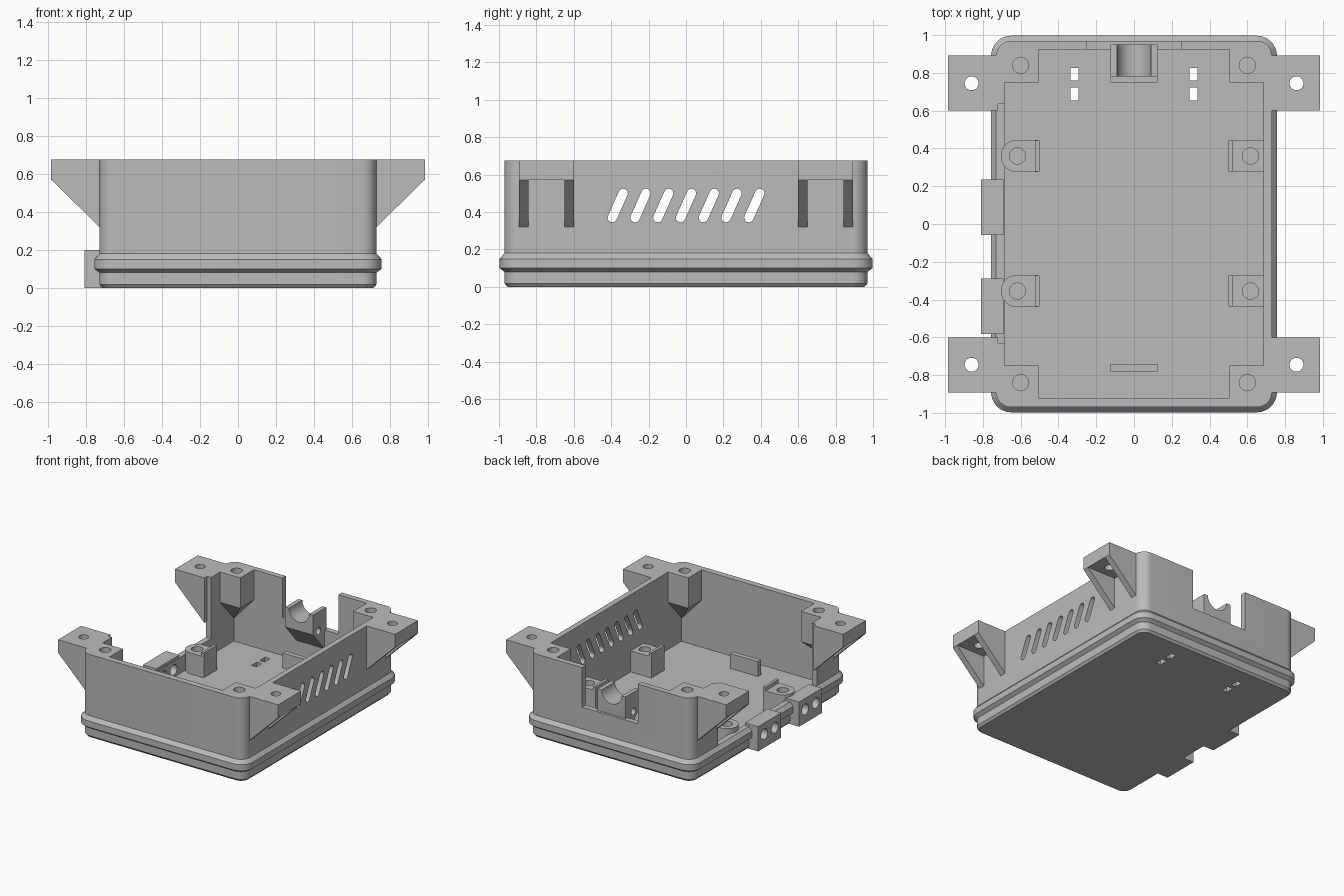
import bpy, bmesh, math
from mathutils import Matrix, Vector

if "Cube" in bpy.data.objects:
    bpy.data.objects.remove(bpy.data.objects["Cube"])

mat = bpy.data.materials.new("plain grey")
mat.diffuse_color = (0.5, 0.5, 0.5, 1)
mat.use_nodes = True
mat.node_tree.nodes["Principled BSDF"].inputs["Base Color"].default_value = mat.diffuse_color


def finish(name, bm, smooth=False):
    bmesh.ops.recalc_face_normals(bm, faces=bm.faces)
    me = bpy.data.meshes.new(name)
    bm.to_mesh(me)
    bm.free()
    me.materials.append(mat)
    ob = bpy.data.objects.new(name, me)
    bpy.context.collection.objects.link(ob)
    return ob


def add_box(bm, x0, x1, y0, y1, z0, z1):
    m = Matrix.Translation(((x0 + x1) / 2, (y0 + y1) / 2, (z0 + z1) / 2)) @ \
        Matrix.Diagonal((x1 - x0, y1 - y0, z1 - z0, 1))
    bmesh.ops.create_cube(bm, size=1, matrix=m)


def add_cyl(bm, c, r, depth, axis="Z"):
    rot = {"X": Matrix.Rotation(math.pi / 2, 4, "Y"),
           "Y": Matrix.Rotation(math.pi / 2, 4, "X"), "Z": Matrix()}[axis]
    bmesh.ops.create_cone(bm, cap_ends=True, segments=28, radius1=r, radius2=r,
                          depth=depth, matrix=Matrix.Translation(c) @ rot)


def add_prism(bm, pts, axis, lo, hi):
    """Extrude a 2D outline along X (y,z), Y (x,z) or Z (x,y)."""
    def p(a, b, t):
        return {"X": (t, a, b), "Y": (a, t, b), "Z": (a, b, t)}[axis]
    f = bm.faces.new([bm.verts.new(p(a, b, lo)) for a, b in pts])
    ext = bmesh.ops.extrude_face_region(bm, geom=[f])["geom"]
    d = Vector(p(0, 0, hi - lo))
    bmesh.ops.translate(bm, vec=d, verts=[v for v in ext if isinstance(v, bmesh.types.BMVert)])


def cut(ob, bm):
    cutter = finish("cutter", bm)
    cutter.hide_render = True
    mod = ob.modifiers.new("cut", "BOOLEAN")
    mod.operation, mod.solver, mod.object = "DIFFERENCE", "EXACT", cutter
    bpy.context.view_layer.objects.active = ob
    bpy.ops.object.modifier_apply(modifier=mod.name)
    bpy.data.objects.remove(cutter, do_unlink=True)


def capsule(c0, c1, r, n=8):
    """Stadium outline round two 2D points."""
    a = math.atan2(c1[1] - c0[1], c1[0] - c0[0])
    return [(c[0] + r * math.cos(a + s + math.pi * i / n), c[1] + r * math.sin(a + s + math.pi * i / n))
            for c, s in ((c1, -math.pi / 2), (c0, math.pi / 2)) for i in range(n + 1)]


# Tray shell: rounded rectangle lofted through a rim profile (offset, height)
bm = bmesh.new()
rings = []
for off, z in ((-.015, 0), (0, .018), (0, .08), (.027, .1), (.027, .15), (0, .18), (0, .675)):
    ring, r = [], .08 + off
    for k, (sx, sy) in enumerate(((1, 1), (-1, 1), (-1, -1), (1, -1))):
        for i in range(9):
            a = math.pi / 2 * (k + i / 8)
            ring.append(bm.verts.new((sx * .65 + r * math.cos(a), sy * .89 + r * math.sin(a), z)))
    rings.append(ring)
for lo, hi in zip(rings, rings[1:]):
    for i in range(36):
        j = (i + 1) % 36
        bm.faces.new((lo[i], lo[j], hi[j], hi[i]))
bm.faces.new(rings[0])
bm.faces.new(rings[-1])
tray = finish("tray_shell", bm)

# Cavity
bm = bmesh.new()
add_box(bm, -.685, .685, -.92, .925, .05, 1)
cut(tray, bm)
# Side opening, rear cable opening, vents, floor slots, connector bores
bm = bmesh.new()
add_box(bm, -.9, -.67, -.63, .635, .18, 1)
add_box(bm, -.25, .25, .9, 1.1, .355, 1)
for i in range(7):
    y = -.365 + i * .1217
    add_prism(bm, capsule((y - .029, .37), (y + .029, .5), .025), "X", .66, .8)
for x in (-.315, .315):
    for y in (.688, .793):
        add_box(bm, x - .022, x + .022, y - .034, y + .034, -.1, .1)
cut(tray, bm)

# Corner screw posts, tapering down into the corners
for sx in (-1, 1):
    for sy in (-1, 1):
        bm = bmesh.new()
        x0, x1, y0, y1 = .505 * sx, .69 * sx, .75 * sy, .93 * sy
        for x, y, z in ((x0, y0, .43), (x1, y0, .43), (x0, y1, .43), (x1, y1, .23)):
            bm.verts.new((x, y, z))
            bm.verts.new((x, y, .675))
        bmesh.ops.convex_hull(bm, input=bm.verts)
        post = finish("corner_post", bm)
        hole = bmesh.new()
        add_cyl(hole, (.6 * sx, .84 * sy, .64), .043, .3)
        cut(post, hole)

        # Clear the screw hole where it grazes nothing but the post, then add the ear
        bm = bmesh.new()
        add_box(bm, *sorted((.72 * sx, .985 * sx)), *sorted((.6 * sy, .893 * sy)), .57, .675)
        ear = finish("mounting_ear", bm)
        hole = bmesh.new()
        add_cyl(hole, (.86 * sx, .745 * sy, .62), .037, .3)
        cut(ear, hole)
        bm = bmesh.new()
        for y in (.6, .843):
            add_prism(bm, [(.72 * sx, .31), (.73 * sx, .32), (.985 * sx, .57), (.72 * sx, .57)],
                      "Y", y * sy, (y + .05) * sy)
        finish("ear_gussets", bm)

# Board standoffs with a locating lip; the left ones have rounded outer ends
for sx in (-1, 1):
    for y in (-.355, .36):
        bm = bmesh.new()
        if sx > 0:
            add_box(bm, .51, .69, y - .083, y + .083, .04, .22)
        else:
            arc = [(-.62 + .085 * math.cos(a), y + .085 * math.sin(a))
                   for a in (math.pi * (.5 + i / 14) for i in range(15))]
            add_prism(bm, arc + [(-.51, y - .085), (-.51, y + .085)], "Z", .04, .22)
        post = finish("board_standoff", bm)
        hole = bmesh.new()
        add_cyl(hole, (.617 * sx, y, .2), .043, .2)
        cut(post, hole)
        bm = bmesh.new()
        add_box(bm, *sorted((.5 * sx, .523 * sx)), y - .083, y + .083, .04, .25)
        finish("standoff_lip", bm)

# Board end stops
for y in (-.76, .77):
    bm = bmesh.new()
    add_box(bm, -.125, .125, y - .02, y + .02, .04, .17)
    finish("board_stop", bm)

# Cable cradle with a sloped underside, a round groove and a tie hole
bm = bmesh.new()
add_prism(bm, [(.78, .37), (.78, .53), (.95, .53), (.95, .3), (.93, .2)], "X", -.125, .125)
cradle = finish("cable_cradle", bm)
bm = bmesh.new()
add_cyl(bm, (0, .87, .53), .09, .4, "Y")
cut(cradle, bm)
bm = bmesh.new()
add_cyl(bm, (0, .85, .375), .028, .4, "X")
cut(cradle, bm)

# Connector blocks on the open side, two bores each
bores = bmesh.new()
for y in (-.435, .0875):
    bm = bmesh.new()
    add_box(bm, -.81, -.69, y - .147, y + .147, 0, .2)
    block = finish("connector_block", bm)
    hole = bmesh.new()
    for d in (-.068, .068):
        add_cyl(hole, (-.75, y + d, .11), .043, .3, "X")
        add_cyl(bores, (-.75, y + d, .11), .043, .3, "X")
    cut(block, hole)
cut(tray, bores)

# Crisp edges, smooth rounds
for ob in bpy.context.scene.objects:
    ob.select_set(True)
bpy.context.view_layer.objects.active = tray
bpy.ops.object.shade_smooth_by_angle(angle=math.radians(30))
